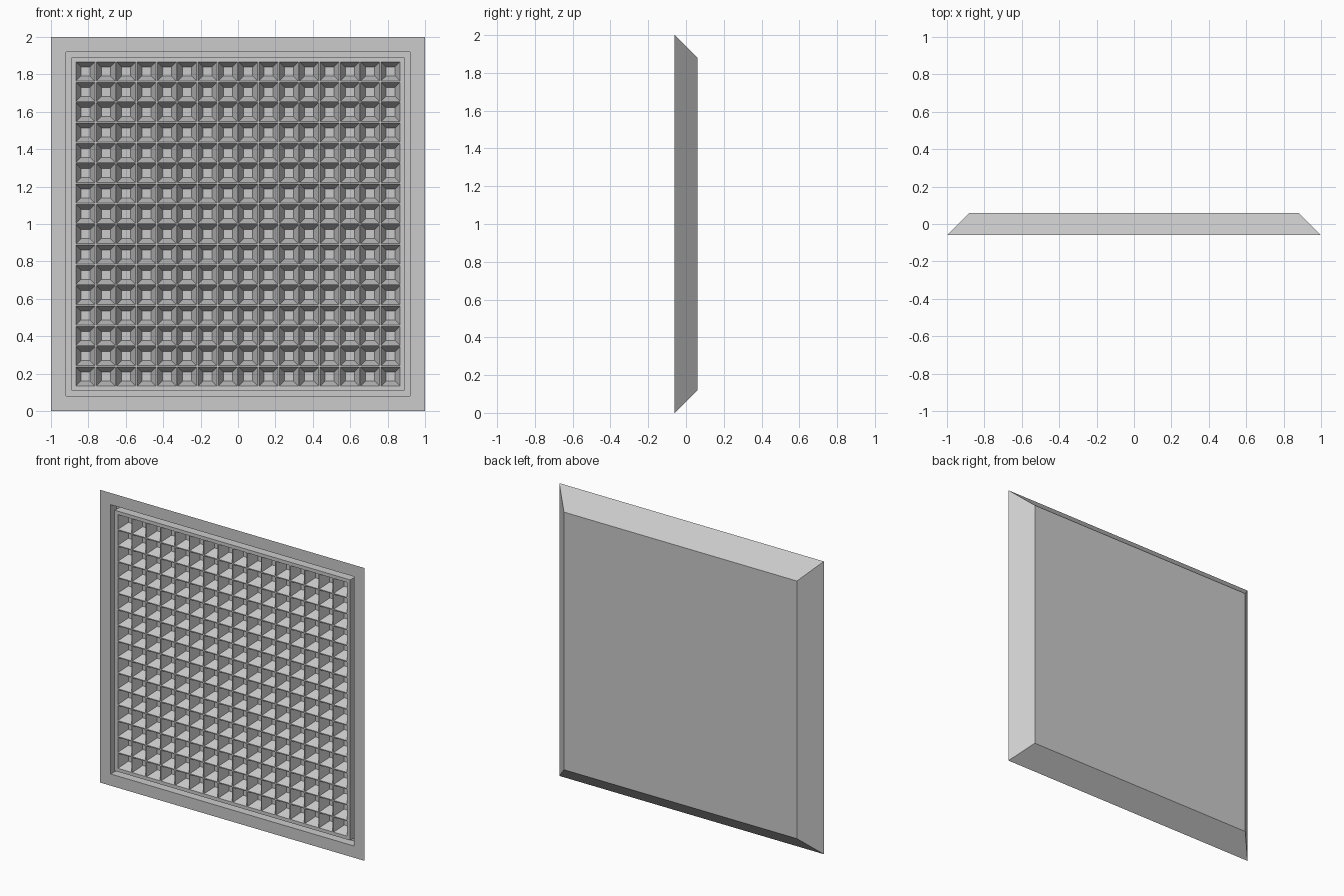
import bpy, bmesh
from mathutils import Matrix

if "Cube" in bpy.data.objects:
    bpy.data.objects.remove(bpy.data.objects["Cube"])

FRONT, BACK, MID = -0.06, 0.06, 1.0
CELLS, GRID_HALF = 16, 0.87


def finish(bm, name):
    mesh = bpy.data.meshes.new(name)
    bm.to_mesh(mesh)
    bm.free()
    obj = bpy.data.objects.new(name, mesh)
    bpy.context.collection.objects.link(obj)
    return obj


def square_ring(bm, half, y):
    corners = [(-1, -1), (1, -1), (1, 1), (-1, 1)]
    return [bm.verts.new((half * a, y, MID + half * b)) for a, b in corners]


# Tray: bevelled back, flat front border, narrow groove, inner border
bm = bmesh.new()
profile = [(0.88, BACK), (1.0, FRONT), (0.92, FRONT), (0.92, 0.0),
           (0.89, 0.0), (0.89, FRONT), (GRID_HALF, FRONT)]
rings = [square_ring(bm, half, y) for half, y in profile]
bm.faces.new(rings[0][::-1])
for a, b in zip(rings, rings[1:]):
    for i in range(4):
        j = (i + 1) % 4
        bm.faces.new((a[i], a[j], b[j], b[i]))
# Orient the outward side consistently: the back cap must face +y
bmesh.ops.recalc_face_normals(bm, faces=bm.faces[:])
bm.faces.ensure_lookup_table()
bm.normal_update()
if bm.faces[0].normal.y < 0:
    bmesh.ops.reverse_faces(bm, faces=bm.faces[:])
finish(bm, "panel_tray")

# Waffle face: thin ridges around tapered square pits
bm = bmesh.new()
bmesh.ops.create_grid(bm, x_segments=CELLS, y_segments=CELLS, size=GRID_HALF)
bmesh.ops.transform(bm, verts=bm.verts[:], matrix=(
    Matrix.Translation((0, FRONT, MID)) @ Matrix.Rotation(1.5707963268, 4, 'X')))
bm.normal_update()
cells = bm.faces[:]
bmesh.ops.inset_individual(bm, faces=cells, thickness=0.005, depth=0.0)
bm.normal_update()
bmesh.ops.inset_individual(bm, faces=cells, thickness=0.038, depth=0.0)
# Push the small pit floors into the panel
for v in {v for f in cells for v in f.verts}:
    v.co.y = FRONT + 0.075
bm.normal_update()
finish(bm, "waffle_face")
